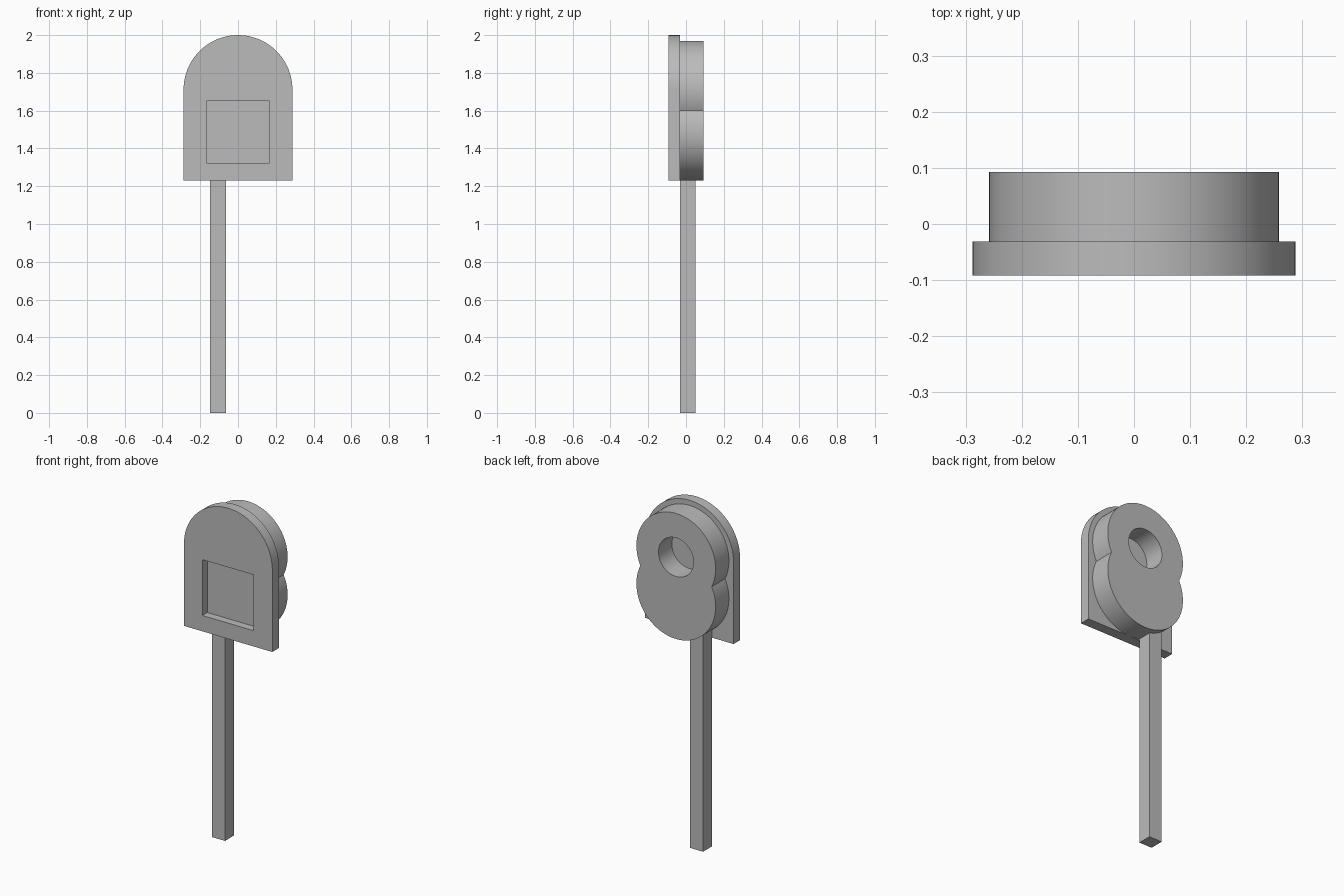
import bpy
import bmesh
from math import cos, sin, pi, asin

cube = bpy.data.objects.get("Cube")
if cube:
    bpy.data.objects.remove(cube, do_unlink=True)

grey = bpy.data.materials.new("plain grey")
grey.use_nodes = True
grey.diffuse_color = (0.5, 0.5, 0.5, 1)
grey.node_tree.nodes["Principled BSDF"].inputs["Base Color"].default_value = (0.5, 0.5, 0.5, 1)


def arc(radius, z, start, end, steps=64):
    """Points of an arc around (0, z) in the front plane."""
    angles = [start + (end - start) * i / steps for i in range(steps + 1)]
    return [(radius * cos(a), z + radius * sin(a)) for a in angles]


def rectangle(x0, x1, z0, z1):
    return [(x0, z0), (x1, z0), (x1, z1), (x0, z1)]


def slab(name, outline, front, back):
    """Extrude an outline of (x, z) points from front to back."""
    bm = bmesh.new()
    face = bm.faces.new([bm.verts.new((x, front, z)) for x, z in outline])
    extruded = bmesh.ops.extrude_face_region(bm, geom=[face])["geom"]
    moved = [v for v in extruded if isinstance(v, bmesh.types.BMVert)]
    bmesh.ops.translate(bm, verts=moved, vec=(0, back - front, 0))
    bmesh.ops.recalc_face_normals(bm, faces=bm.faces)
    mesh = bpy.data.meshes.new(name)
    bm.to_mesh(mesh)
    bm.free()
    mesh.materials.append(grey)
    obj = bpy.data.objects.new(name, mesh)
    bpy.context.collection.objects.link(obj)
    return obj


def activate(obj):
    bpy.ops.object.select_all(action="DESELECT")
    obj.select_set(True)
    bpy.context.view_layer.objects.active = obj


def cut(obj, cutter):
    """Subtract the cutter and remove it."""
    activate(obj)
    mod = obj.modifiers.new("cut", "BOOLEAN")
    mod.operation = "DIFFERENCE"
    mod.solver = "EXACT"
    mod.object = cutter
    bpy.ops.object.modifier_apply(modifier=mod.name)
    bpy.data.objects.remove(cutter, do_unlink=True)


FRONT, JOIN, BACK = -0.092, -0.031, 0.093
BASE = 1.23

# Arched plate with a square recess in its front
half = 0.288
plate_outline = [(-half, BASE), (half, BASE)] + arc(half, 2 - half, 0, pi)
plate = slab("arched_plate", plate_outline, FRONT, JOIN)
cut(plate, slab("recess_cutter", rectangle(-0.168, 0.166, 1.323, 1.652), FRONT - 0.1, FRONT + 0.046))

# Figure-eight housing of two overlapping discs, with a round hole in the upper one
radius, upper, lower = 0.258, 1.712, BASE + 0.258
waist = asin((upper - lower) / 2 / radius)
housing_outline = (arc(radius, upper, -waist, pi + waist)
                   + arc(radius, lower, pi - waist, 2 * pi + waist)[1:-1])
housing = slab("rear_housing", housing_outline, JOIN, BACK)
cut(housing, slab("hole_cutter", arc(0.114, upper, 0, 2 * pi)[:-1], JOIN - 0.1, BACK + 0.1))

# Square post, off centre, running up into the housing
post = slab("post", rectangle(-0.147, -0.063, 0, BASE + 0.06), JOIN, 0.051)

for part in (plate, housing):
    activate(part)
    bpy.ops.object.shade_smooth_by_angle(angle=pi / 6)
